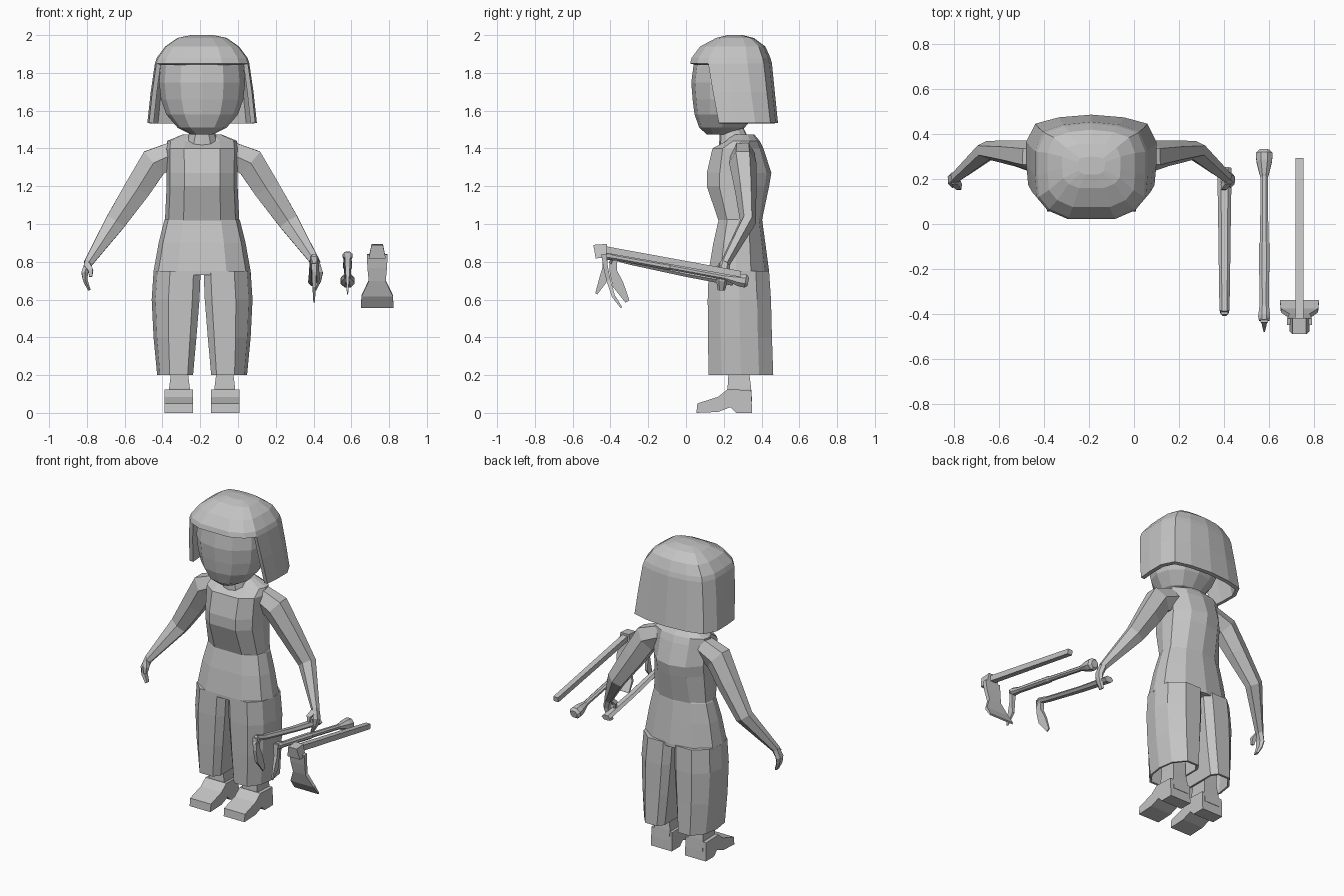
import bpy, bmesh, math
from mathutils import Vector

CX = -0.19  # the figure stands left of centre, the tools to its right

grey = bpy.data.materials.new("plain_grey")
grey.diffuse_color = (0.55, 0.55, 0.55, 1)


def loft(name, rings, cap_start=True, cap_end=True, skip=()):
    """Skin a list of point rings; skip holds (ring, segment) faces to leave out."""
    bm = bmesh.new()
    vs = [[bm.verts.new(p) for p in r] for r in rings]
    n = len(rings[0])
    for i in range(len(vs) - 1):
        for j in range(n):
            if (i, j) not in skip:
                k = (j + 1) % n
                bm.faces.new((vs[i][j], vs[i][k], vs[i + 1][k], vs[i + 1][j]))
    if cap_start:
        bm.faces.new(vs[0][::-1])
    if cap_end:
        bm.faces.new(vs[-1])
    loose = [v for v in bm.verts if not v.link_faces]
    bmesh.ops.delete(bm, geom=loose, context='VERTS')
    bmesh.ops.recalc_face_normals(bm, faces=bm.faces)
    me = bpy.data.meshes.new(name)
    bm.to_mesh(me)
    bm.free()
    me.materials.append(grey)
    ob = bpy.data.objects.new(name, me)
    bpy.context.collection.objects.link(ob)
    return ob


def sym_ring(profile, z, half, yf, yb):
    """Left-right symmetric ring from a half profile (u across, v front to back)."""
    right = [(CX + u * half, yf + v * (yb - yf), z) for u, v in profile]
    left = [(2 * CX - x, y, z) for x, y, z in right[1:-1]]
    return right + left[::-1]


def tube(name, pts, radii, side, n=6):
    """Elliptical tube along pts; radii are (across, along side axis)."""
    pts = [Vector(p) for p in pts]
    side = Vector(side)
    rings = []
    for i, p in enumerate(pts):
        t = (pts[min(i + 1, len(pts) - 1)] - pts[max(i - 1, 0)]).normalized()
        s = (side - t * side.dot(t)).normalized()
        o = s.cross(t)
        k = 1.414 if n == 4 else 1
        a, b = radii[i]
        rings.append([p + o * (a * k * math.cos((j + .5) * math.tau / n))
                      + s * (b * k * math.sin((j + .5) * math.tau / n)) for j in range(n)])
    return loft(name, rings)


# Head and neck
round_half = [(0, 0), (.5, .05), (.87, .25), (1, .5), (.87, .75), (.5, .95), (0, 1)]
loft("head", [sym_ring(round_half, *r) for r in (
    (1.475, .06, .11, .24), (1.51, .13, .07, .31), (1.58, .19, .045, .37),
    (1.66, .218, .035, .41), (1.75, .228, .028, .42), (1.84, .22, .04, .42), (1.92, .17, .1, .38))])
loft("neck", [sym_ring(round_half, *r) for r in (
    (1.36, .11, .16, .36), (1.42, .09, .175, .345), (1.52, .055, .18, .30))])

# Bob hair: closed dome, with the wall left open at the face
hair_half = [(0, 0), (.42, 0), (.78, .09), (.97, .22), (1, .45), (1, .7), (.86, .9), (.5, .97), (0, 1)]
n_hair = 2 * len(hair_half) - 2
front = [0, 1, 2, n_hair - 1, n_hair - 2, n_hair - 3]
hair = loft("hair", [sym_ring(hair_half, *r) for r in (
    (1.535, .29, .085, .487), (1.70, .272, .05, .47), (1.85, .25, .022, .455), (1.88, .24, .03, .447),
    (1.94, .195, .075, .42), (1.985, .13, .16, .36), (2.0, .06, .22, .30))],
    cap_start=False, skip={(i, j) for i in (0, 1) for j in front})
mod = hair.modifiers.new("thickness", 'SOLIDIFY')
mod.thickness = .025
mod.offset = -1

# Shirt and hips
body_half = [(0, 0), (.5, 0), (.9, .2), (1, .45), (.95, .7), (.55, .93), (0, 1)]
loft("shirt", [sym_ring(body_half, *r) for r in (
    (1.01, .197, .175, .40), (1.20, .188, .11, .44), (1.27, .188, .11, .452),
    (1.40, .19, .14, .41), (1.44, .185, .215, .39), (1.475, .10, .25, .36))])
loft("trouser_hips", [sym_ring(body_half, *r) for r in (
    (1.03, .192, .18, .40), (1.02, .20, .172, .403), (.90, .23, .145, .42),
    (.75, .257, .12, .44), (.73, .257, .12, .44))])

# Legs, feet, arms and hands, once per side
leg_half = [(0, .12), (.15, 0), (.65, 0), (.92, .2), (1, .5), (.92, .78), (.6, 1), (.15, 1), (0, .88)]
for s, label in ((-1, "left"), (1, "right")):
    def leg_ring(z, i, o, yf, yb):
        return [(CX + s * (i + u * (o - i)), yf + v * (yb - yf), z) for u, v in leg_half]

    loft(label + "_trouser_leg", [leg_ring(*r) for r in (
        (.75, .008, .257, .12, .44), (.60, .014, .267, .115, .45), (.40, .03, .257, .116, .455),
        (.20, .048, .238, .12, .462), (.20, .06, .226, .135, .447), (.36, .05, .235, .135, .44))])

    def box_ring(z, i, o, yf, yb):
        return [(CX + s * x, y, z) for x, y in ((i, yf), (o, yf), (o, yb), (i, yb))]

    loft(label + "_ankle", [box_ring(*r) for r in (
        (.06, .065, .175, .23, .35), (.13, .065, .175, .22, .345), (.21, .075, .165, .225, .335),
        (.38, .07, .17, .22, .34))])
    # Shoe side outline swept across the width
    outline = [(.055, 0), (.17, .005), (.235, .03), (.265, 0), (.35, 0), (.345, .12),
               (.22, .125), (.17, .085), (.06, .05)]
    loft(label + "_shoe", [[(CX + s * x, y, z) for y, z in outline] for x in (.048, .198)])

    def at(d, y, z):
        return (CX + s * d, y, z)

    tube(label + "_arm", [at(.11, .30, 1.39), at(.255, .30, 1.325), at(.34, .315, 1.19),
                          at(.46, .328, 1.01), at(.605, .207, .79)],
         [(.07, .06), (.09, .072), (.08, .058), (.062, .043), (.026, .026)], (0, 1, 0))
    tube(label + "_hand", [at(.60, .21, .80), at(.622, .195, .74), at(.618, .19, .70), at(.597, .187, .65)],
         [(.024, .026), (.02, .034), (.014, .03), (.008, .02)], (0, 1, 0))
    tube(label + "_thumb", [at(.605, .19, .78), at(.59, .165, .755), at(.59, .16, .72)],
         [(.016, .016), (.013, .013), (.008, .008)], (0, 1, 0), 4)


def tool_part(name, x, path, radii, n=6):
    return tube(name, [(x, y, z) for y, z in path], radii, (1, 0, 0), n)


# Sickle in the hand
tool_part("sickle_handle", .403, [(.25, .69), (.0, .735), (-.30, .80), (-.385, .825), (-.40, .79)],
          [(.02, .032), (.017, .028), (.017, .024), (.02, .022), (.012, .018)])
tool_part("sickle_blade", .403, [(-.385, .83), (-.385, .75), (-.36, .68), (-.31, .59)],
          [(.018, .016), (.02, .012), (.03, .009), (.012, .004)], 4)

# Pick with a knobbed grip
tool_part("pick_handle", .58, [(.33, .695), (.315, .698), (.28, .704), (.22, .716), (.21, .718), (-.08, .772),
                              (-.09, .774), (-.36, .822), (-.41, .832), (-.43, .836)],
          [(.025, .025), (.038, .04), (.036, .038), (.02, .022), (.016, .018), (.016, .02),
           (.02, .026), (.018, .022), (.024, .029), (.02, .025)], 8)
tool_part("pick_blade", .58, [(-.425, .85), (-.43, .77), (-.44, .70), (-.475, .63)],
          [(.014, .016), (.012, .012), (.022, .008), (.006, .003)], 4)

# Hoe with a wide blade
tool_part("hoe_handle", .737, [(.29, .735), (-.47, .872)], [(.016, .017), (.018, .019)], 4)
tool_part("hoe_socket", .737, [(-.455, .892), (-.45, .82)], [(.036, .03), (.028, .045)], 4)
tool_part("hoe_blade", .737, [(-.435, .84), (-.425, .77), (-.41, .70), (-.385, .62), (-.342, .557)],
          [(.014, .055), (.012, .052), (.011, .045), (.009, .083), (.005, .087)], 4)
